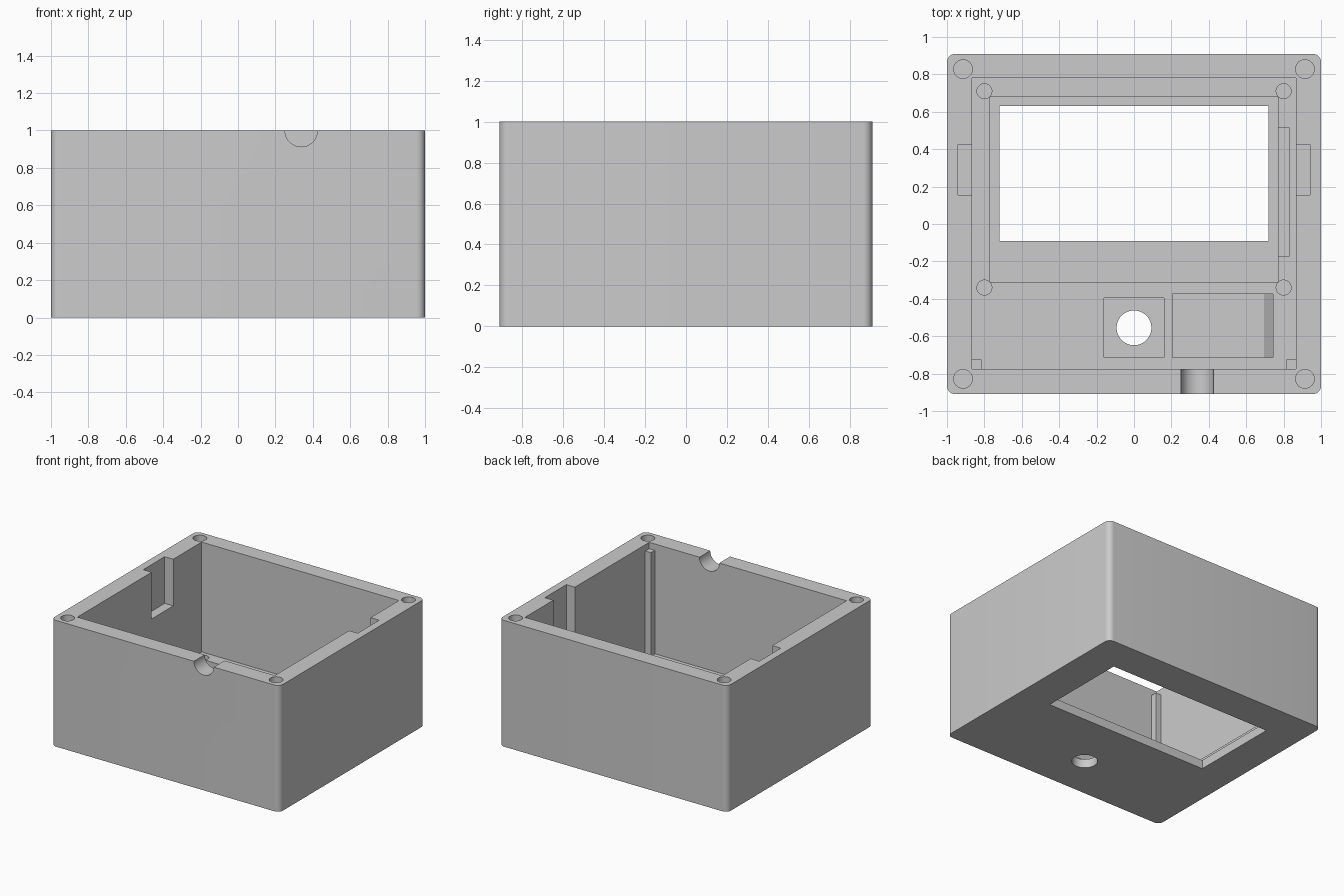
import bpy, bmesh, math

cube = bpy.data.objects.get("Cube")
if cube:
    bpy.data.objects.remove(cube, do_unlink=True)

grey = bpy.data.materials.new("light grey plastic")
GREY = (0.6, 0.6, 0.6, 1)
grey.diffuse_color = GREY
grey.use_nodes = True
grey.node_tree.nodes["Principled BSDF"].inputs["Base Color"].default_value = GREY

FLOOR = 0.13      # inside floor height
LEDGE = 0.07      # bottom of the floor recesses


def make(name, bm):
    bmesh.ops.recalc_face_normals(bm, faces=bm.faces[:])
    me = bpy.data.meshes.new(name)
    bm.to_mesh(me)
    bm.free()
    me.materials.append(grey)
    ob = bpy.data.objects.new(name, me)
    bpy.context.collection.objects.link(ob)
    return ob


def box(name, x0, x1, y0, y1, z0, z1, round_r=0):
    bm = bmesh.new()
    bmesh.ops.create_cube(bm, size=1)
    for v in bm.verts:
        v.co.x = x1 if v.co.x > 0 else x0
        v.co.y = y1 if v.co.y > 0 else y0
        v.co.z = z1 if v.co.z > 0 else z0
    if round_r:
        upright = [e for e in bm.edges
                   if abs(e.verts[0].co.z - e.verts[1].co.z) > 0.01]
        bmesh.ops.bevel(bm, geom=upright, offset=round_r, segments=8,
                        profile=0.5, affect='EDGES')
    return make(name, bm)


def prism(name, outline, axis, a, b):
    """Extrude an outline along y (x,z points) or z (x,y points)."""
    bm = bmesh.new()
    place = (lambda u, v, t: (u, t, v)) if axis == 'Y' else (lambda u, v, t: (u, v, t))
    face = bm.faces.new([bm.verts.new(place(u, v, a)) for u, v in outline])
    new = bmesh.ops.extrude_face_region(bm, geom=[face])['geom']
    step = place(0, 0, b - a)
    bmesh.ops.translate(bm, vec=step,
                        verts=[g for g in new if isinstance(g, bmesh.types.BMVert)])
    return make(name, bm)


def rod(name, u, v, r, axis, a, b, n=48):
    ring = [(u + r * math.cos(math.tau * i / n), v + r * math.sin(math.tau * i / n))
            for i in range(n)]
    return prism(name, ring, axis, a, b)


def cut(target, cutter):
    mod = target.modifiers.new("cut", 'BOOLEAN')
    mod.operation = 'DIFFERENCE'
    mod.solver = 'EXACT'
    mod.object = cutter
    bpy.context.view_layer.objects.active = target
    bpy.ops.object.modifier_apply(modifier=mod.name)
    bpy.data.objects.remove(cutter, do_unlink=True)


# Outer shell and main cavity
shell = box("enclosure_shell", -1, 1, -0.91, 0.91, 0, 1, 0.045)
cut(shell, box("cavity", -0.865, 0.865, -0.775, 0.78, FLOOR, 1.2))

# Display recess, side relief and window
cut(shell, box("display_recess", -0.77, 0.77, -0.31, 0.68, LEDGE, 0.3))
cut(shell, box("display_side_relief", 0.7, 0.83, -0.175, 0.515, 0.09, 0.3))
cut(shell, box("display_window", -0.72, 0.72, -0.09, 0.63, -0.2, 0.3))

# Button pocket and its through hole
cut(shell, box("button_pocket", -0.16, 0.16, -0.715, -0.395, LEDGE, 0.3))
cut(shell, rod("button_hole", 0, -0.555, 0.093, 'Z', -0.2, 0.3))

# Side pocket with a sloped end
ramp = [(0.205, 0.3), (0.205, LEDGE), (0.695, LEDGE), (0.742, 0.042), (0.742, 0.3)]
cut(shell, prism("sloped_pocket", ramp, 'Y', -0.715, -0.375))

# Display screw holes in the floor, lid screw holes in the rim
for sx in (-1, 1):
    for y in (-0.34, 0.71):
        cut(shell, rod("display_screw_hole", sx * 0.8, y, 0.04, 'Z', 0.05, 0.3, 32))
    for sy in (-1, 1):
        cut(shell, rod("lid_screw_hole", sx * 0.914, sy * 0.828, 0.05, 'Z', 0.6, 1.2, 32))
    # Latch slot in each side wall
    xs = sorted((sx * 0.8, sx * 0.94))
    cut(shell, box("latch_slot", xs[0], xs[1], 0.155, 0.425, 0.63, 1.2))

# Half-round cable notch in the front wall
cut(shell, rod("cable_notch", 0.338, 1.0, 0.087, 'Y', -1.1, -0.7))

# Upright ribs in the front inside corners
ribs = []
for sx, side in ((-1, "right"), (1, "left")):
    xs = sorted((sx * 0.815, sx * 0.88))
    ribs.append(box(side + "_corner_rib", xs[0], xs[1], -0.79, -0.725, 0.1, 0.95))

# Smooth the round parts, keep the edges sharp
bpy.ops.object.select_all(action='DESELECT')
for ob in [shell] + ribs:
    ob.select_set(True)
bpy.context.view_layer.objects.active = shell
bpy.ops.object.shade_smooth_by_angle(angle=math.radians(30))
